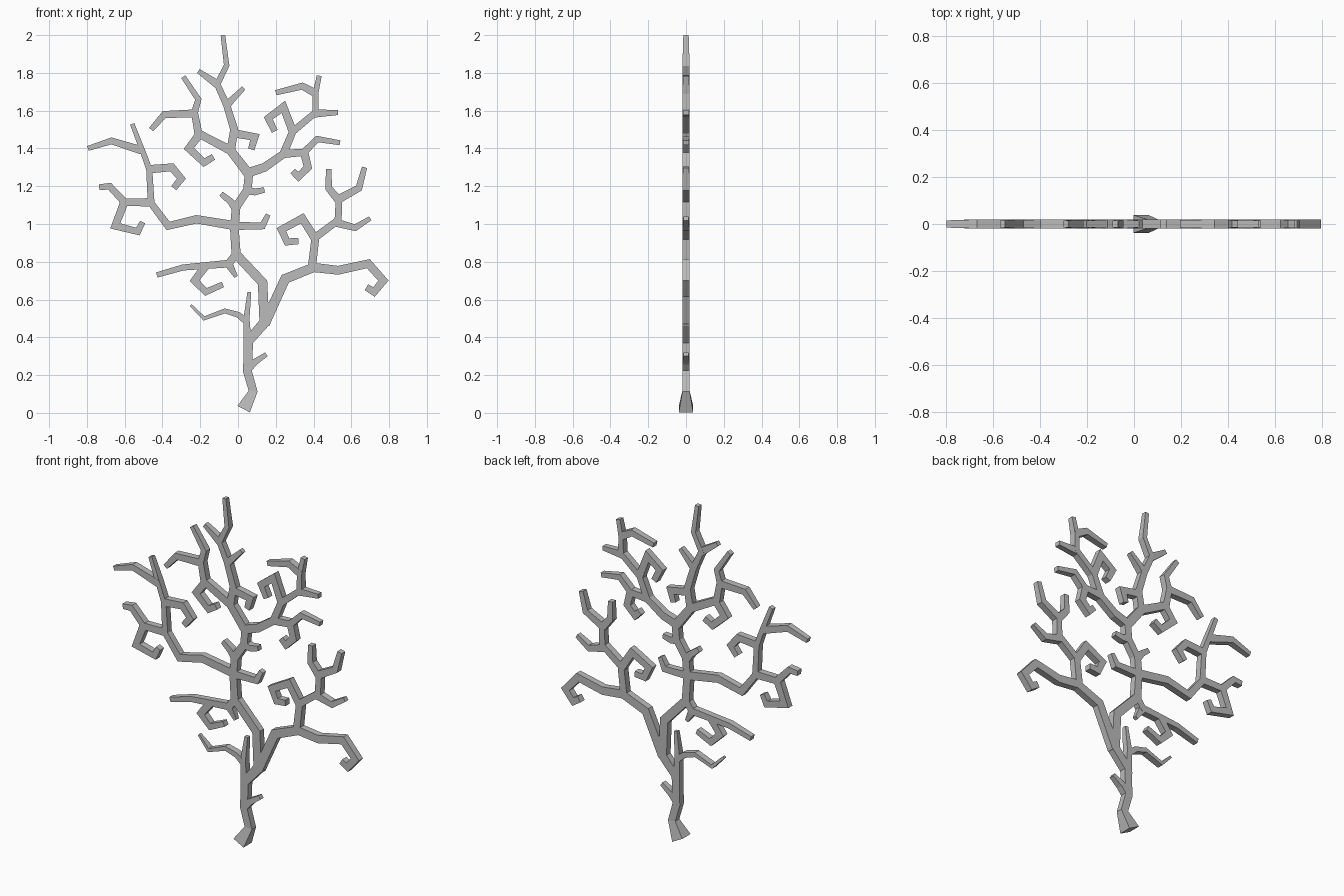
import bpy
import bmesh
from mathutils import Vector

cube = bpy.data.objects.get("Cube")
if cube:
    bpy.data.objects.remove(cube, do_unlink=True)

UNIT = 0.01          # points below are given in hundredths
DEPTH = 1.9          # half thickness from front to back

bark = bpy.data.materials.new("grey_bark")
bark.use_nodes = True
grey = (0.5, 0.5, 0.5, 1)
bark.diffuse_color = grey
bark.node_tree.nodes["Principled BSDF"].inputs["Base Color"].default_value = grey


def side_offset(points, index):
    """Mitred sideways direction of a path at one of its points."""
    here = points[index]
    before = (here - points[index - 1]).normalized() if index > 0 else None
    after = (points[index + 1] - here).normalized() if index + 1 < len(points) else None
    before = before or after
    after = after or before
    along = (before + after).normalized()
    stretch = min(1 / max(along.dot(after), 0.1), 1.8)
    return Vector((-along.y, along.x)) * stretch


def limb(name, path, start=2.2, tip=1.7, widths=None, depths=None):
    """Four-sided flat-faced branch that follows a path in the front plane."""
    points = [Vector(p) for p in path]
    last = len(points) - 1
    mesh = bpy.data.meshes.new(name)
    bm = bmesh.new()
    rings = []
    for i, point in enumerate(points):
        half = widths[i] if widths else start + (tip - start) * i / last
        if depths:
            deep = depths[i]
        else:
            deep = DEPTH * min(1, half / 1.6) if i == last else DEPTH
        side = side_offset(points, i) * half
        ring = []
        for sign, y in ((1, -deep), (1, deep), (-1, deep), (-1, -deep)):
            flat = point + side * sign
            ring.append(bm.verts.new(Vector((flat.x, y, flat.y)) * UNIT))
        rings.append(ring)
    for low, high in zip(rings, rings[1:]):
        for k in range(4):
            n = (k + 1) % 4
            bm.faces.new((low[k], low[n], high[n], high[k]))
    bm.faces.new(rings[0])
    bm.faces.new(rings[-1])
    bmesh.ops.recalc_face_normals(bm, faces=bm.faces)
    bm.to_mesh(mesh)
    bm.free()
    mesh.materials.append(bark)
    bpy.context.collection.objects.link(bpy.data.objects.new(name, mesh))


# Trunk with flared foot, and its low twigs
limb("trunk", [(3, 2), (8, 11.5), (5, 22), (5.5, 38), (15, 49)],
     widths=[3.7, 2.2, 2.3, 2.5, 2.8], depths=[3.8, DEPTH, DEPTH, DEPTH, DEPTH])
limb("low_right_twig", [(5, 23), (9, 27), (15, 31)], tip=1.2)
limb("low_upright_twig", [(5, 36), (4.5, 50), (6, 64)], tip=1)
limb("low_left_twig", [(5, 48), (0, 52), (-7, 54), (-18, 50), (-25, 57)], 1.8, 0.7)

# Central stem
limb("stem_lower", [(14, 47), (13, 69), (-1, 84), (-2, 99)], 2.6, 2.3)
limb("stem_upper", [(-2, 97), (-1, 109), (5, 118), (6, 129)], 2.3, 2.2)
limb("stem_left_twig", [(-1, 108), (-4, 112), (-9, 116)], tip=1.4)
limb("stem_right_twig", [(4, 118), (9, 117), (14, 118)], tip=1.4)
limb("stem_right_hook", [(-2, 99), (13, 99), (16, 105)], tip=1.3)

# Lower left branch
limb("lower_left_branch",
     [(-1, 84), (-5, 79), (-17, 78), (-29, 77), (-43, 73)], tip=1.4)
limb("lower_left_curl", [(-17, 78), (-23, 70), (-17, 64), (-8, 68)], tip=1.5)
limb("lower_left_spur", [(-5, 79), (-1, 72)], tip=1)

# Long left arm
limb("left_arm", [(-1, 99), (-22, 102.5), (-37, 99), (-46, 111), (-47, 129),
                  (-51, 140), (-56, 153)], 2.4, 1.2)
limb("left_arm_tip_twig", [(-51, 139), (-67, 144), (-79.5, 140)], tip=1.3)
limb("left_arm_inner_curl", [(-47, 129), (-35, 130), (-30, 124), (-34, 119)])
limb("left_arm_outer_branch", [(-45, 111.5), (-60, 111.5), (-68, 120), (-73.5, 119.5)],
     tip=1.5)
limb("left_arm_outer_curl", [(-60, 112), (-65, 99), (-53, 96), (-50.5, 101)], tip=1.5)

# Right arm
limb("right_arm", [(14, 47), (25, 71), (40, 77), (53, 75.5), (69, 79),
                   (77, 70), (72, 64), (68, 66.5)], 2.7, 1.8)
limb("right_riser", [(39, 76), (41, 93), (53, 102), (53.5, 114)])
limb("right_inner_curl", [(41, 92), (34, 103), (23, 97), (26, 90.5), (32, 91)])
limb("right_outer_twig", [(51, 101), (62, 98), (70, 103)], tip=1.2)
limb("right_top_left_twig", [(53, 113), (48, 119), (48, 129)], tip=1.4)
limb("right_top_right_twig", [(53, 113), (64, 119), (67, 130)], tip=1.4)

# Crown, left side
limb("crown_left_branch", [(6, 126), (-4, 139), (-21, 148), (-23, 159),
                           (-21, 166), (-29, 178)], 2.6, 1.3)
limb("crown_left_twig", [(-22, 158.5), (-39, 158), (-46, 150)], tip=1.4)
limb("crown_left_curl", [(-20, 148), (-26, 140), (-18, 132.5), (-13, 135.5)])

# Crown, central leader
limb("crown_leader", [(-4, 138), (-2, 150), (-6, 163), (-11, 174),
                      (-6, 184), (-8, 200)], 2.3, 1.2)
limb("crown_leader_left_twig", [(-11, 174), (-21, 181)], tip=1.2)
limb("crown_leader_right_twig", [(-6, 163), (-3, 166), (3, 172)], tip=1.2)
limb("crown_leader_hook", [(-2, 148), (9, 146), (7, 139.5)], tip=1.7)

# Crown, right side
limb("crown_right_branch", [(5, 127), (14, 130), (24, 137), (29, 149), (41, 159),
                            (41, 169), (43, 178.5)], 2.5, 1.3)
limb("crown_right_low_twig", [(23, 137), (35, 138), (42, 145), (54, 143)], tip=1.3)
limb("crown_right_low_curl", [(35, 138), (37, 130), (32, 125), (29, 128)])
limb("crown_right_inner_curl", [(29, 149), (24, 162), (16, 156), (19.5, 149)])
limb("crown_right_outer_twig", [(40, 158.5), (53, 159)], tip=1.3)
limb("crown_right_top_twig", [(41.5, 169), (34, 173), (20, 169.5)], tip=1.4)
